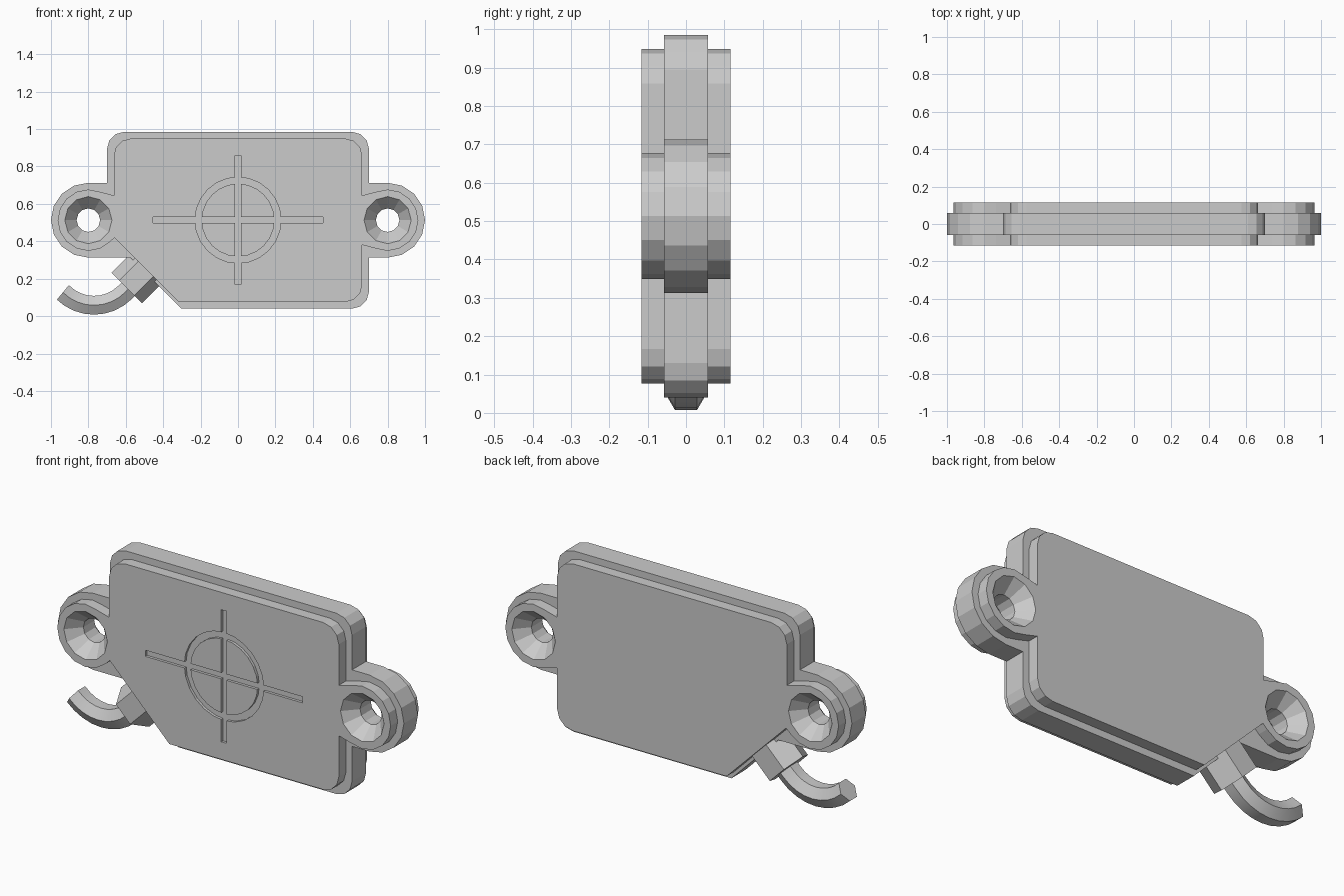
import bpy, bmesh, math
from mathutils import Matrix, Vector

if "Cube" in bpy.data.objects:
    bpy.data.objects.remove(bpy.data.objects["Cube"], do_unlink=True)

grey = bpy.data.materials.new("light grey plastic")
grey.use_nodes = True
GREY = (0.6, 0.6, 0.6, 1)
grey.diffuse_color = GREY
grey.node_tree.nodes["Principled BSDF"].inputs["Base Color"].default_value = GREY

MID = 0.513        # height of the ear centres
EAR_X = 0.8
FACE = 0.116       # half thickness of the raised plate
CORE = 0.058       # half thickness of the flange


def finish(name, bm):
    bmesh.ops.recalc_face_normals(bm, faces=bm.faces)
    mesh = bpy.data.meshes.new(name)
    bm.to_mesh(mesh)
    bm.free()
    mesh.materials.append(grey)
    ob = bpy.data.objects.new(name, mesh)
    bpy.context.collection.objects.link(ob)
    return ob


def arc(cx, cz, r, a0, a1, n):
    angles = [math.radians(a0 + (a1 - a0) * k / n) for k in range(n + 1)]
    return [(cx + r * math.cos(a), cz + r * math.sin(a)) for a in angles]


def outline(inset, extra, neck, diagonal):
    """Rounded housing with two round ears and one cut corner."""
    w, top, bottom, r = 0.7 - inset, 0.985 - inset, 0.04 + inset, 0.09
    ear = 0.2 - inset
    steps = 8 + 2 * extra
    a = 22.5 * extra
    return (arc(EAR_X, MID, ear, -90 - a, 90 + a, steps)
            + [(w, MID + neck)]
            + arc(w - r, top - r, r, 0, 90, 3)
            + arc(r - w, top - r, r, 90, 180, 3)
            + [(-w, MID + neck)]
            + arc(-EAR_X, MID, ear, 90 - a, 270 + 2 * a, steps + extra)
            + diagonal
            + arc(w - r, bottom + r, r, -90, 0, 3)
            + [(w, MID - neck)])


def prism(name, points, y0, y1):
    bm = bmesh.new()
    face = bm.faces.new([bm.verts.new((x, y0, z)) for x, z in points])
    ext = bmesh.ops.extrude_face_region(bm, geom=[face])
    moved = [v for v in ext["geom"] if isinstance(v, bmesh.types.BMVert)]
    bmesh.ops.translate(bm, verts=moved, vec=(0, y1 - y0, 0))
    return finish(name, bm)


def lathe(name, profile, cx, n, closed=False):
    """Turn (radius, y) points around a front-to-back axis."""
    bm = bmesh.new()
    rings = [[bm.verts.new((x, y, z)) for x, z in arc(cx, MID, r, 0, 360, n)[:-1]]
             for r, y in profile]
    pairs = list(zip(rings, rings[1:]))
    if closed:
        pairs.append((rings[-1], rings[0]))
    else:
        bm.faces.new(rings[0])
        bm.faces.new(rings[-1])
    for p, q in pairs:
        for k in range(n):
            m = (k + 1) % n
            bm.faces.new((p[k], p[m], q[m], q[k]))
    return finish(name, bm)


def combine(target, tool, operation):
    mod = target.modifiers.new("cut", 'BOOLEAN')
    mod.operation, mod.solver, mod.object = operation, 'EXACT', tool
    bpy.context.view_layer.objects.active = target
    bpy.ops.object.modifier_apply(modifier=mod.name)
    bpy.data.objects.remove(tool, do_unlink=True)


# Housing: wide flange with a thicker inset plate
housing = prism("housing", outline(0, 0, 0.2, [(-0.575, 0.313), (-0.303, 0.04)]), -CORE, CORE)
plate = prism("raised_plate", outline(0.036, 1, 0.132, [(-0.66, 0.42), (-0.316, 0.076)]),
              -FACE, FACE)
combine(housing, plate, 'UNION')

# Mounting holes, countersunk from both faces
for side in (-1, 1):
    hole = lathe("hole_cutter", [(0.135, -FACE - 0.01), (0.063, -0.045),
                                 (0.063, 0.045), (0.135, FACE + 0.01)], side * EAR_X, 12)
    combine(housing, hole, 'DIFFERENCE')

# Crosshair groove in the front face
floor, out = -FACE + 0.014, -FACE - 0.02
ring = lathe("ring_cutter", [(0.195, out), (0.23, out), (0.23, floor), (0.195, floor)],
             0, 24, closed=True)
combine(housing, ring, 'DIFFERENCE')
for hx, hz in ((0.455, 0.016), (0.016, 0.345)):
    bar = prism("bar_cutter", [(-hx, MID - hz), (hx, MID - hz), (hx, MID + hz), (-hx, MID + hz)],
                out, floor)
    combine(housing, bar, 'DIFFERENCE')

# Hexagonal cable gland on the cut corner
inner, outer = Vector((-0.4725, 0, 0.2725)), Vector((-0.595, 0, 0.15))
bm = bmesh.new()
place = (Matrix.Translation((inner + outer) / 2)
         @ Matrix.Rotation(math.radians(45), 4, 'Y')
         @ Matrix.Rotation(math.radians(30), 4, 'Z'))
bmesh.ops.create_cone(bm, cap_ends=True, segments=6, radius1=0.115, radius2=0.115,
                      depth=(outer - inner).length, matrix=place)
finish("cable_gland", bm)

# Curved cable stub
path = [(-0.56, 0.17)] + arc(-0.77, 0.293, 0.235, -45, -135, 8)
curve = bpy.data.curves.new("cable", 'CURVE')
curve.dimensions = '3D'
curve.bevel_depth = 0.058
curve.bevel_resolution = 1
curve.use_fill_caps = True
spline = curve.splines.new('POLY')
spline.points.add(len(path) - 1)
for point, (x, z) in zip(spline.points, path):
    point.co = (x, 0, z, 1)
cable = bpy.data.objects.new("cable", curve)
bpy.context.collection.objects.link(cable)
curve.materials.append(grey)
bpy.ops.object.select_all(action='DESELECT')
cable.select_set(True)
bpy.context.view_layer.objects.active = cable
bpy.ops.object.convert(target='MESH')
bpy.ops.object.shade_smooth_by_angle(angle=math.radians(50))
